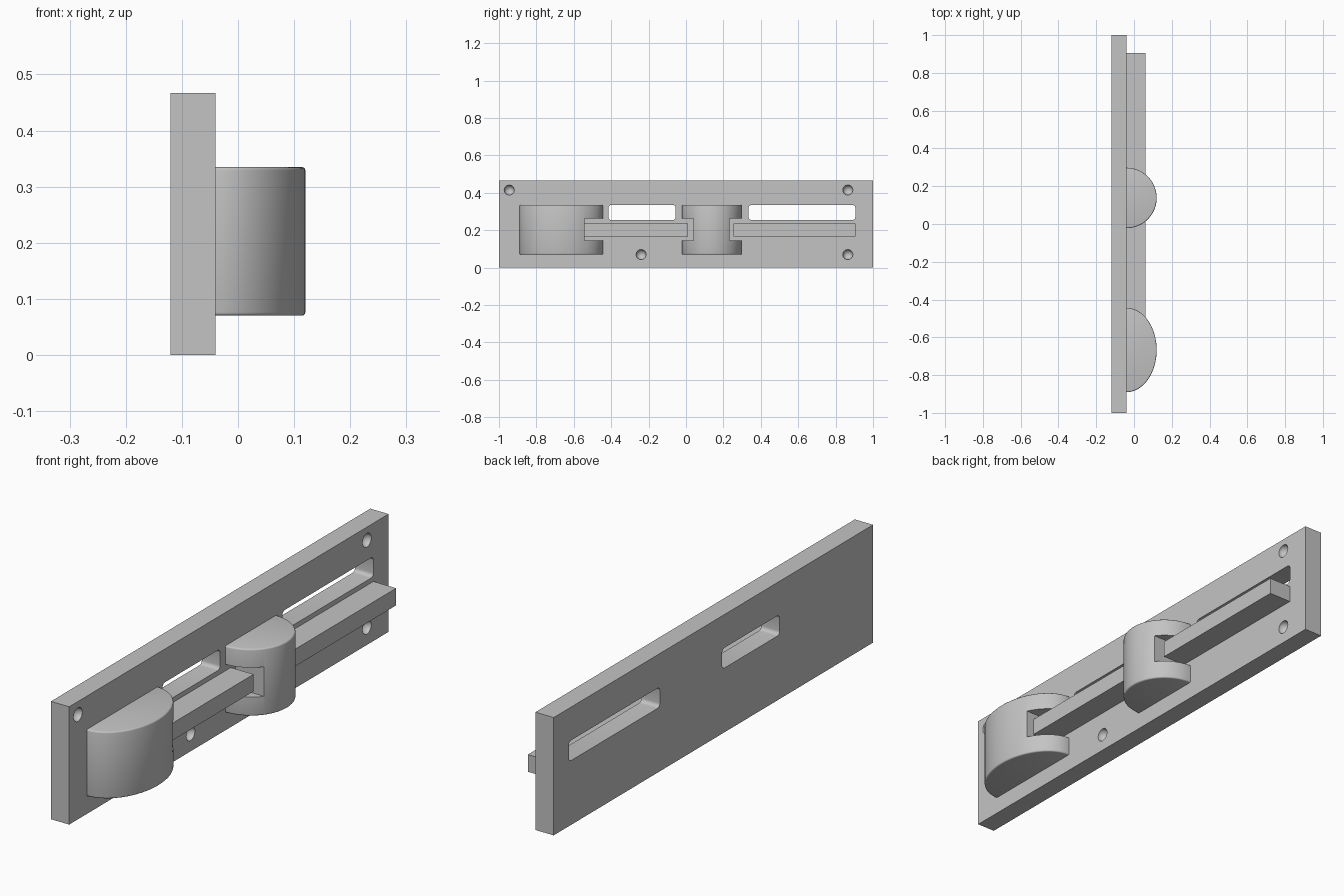
import bpy, bmesh, math
from mathutils import Matrix, Vector

cube = bpy.data.objects.get("Cube")
if cube:
    bpy.data.objects.remove(cube, do_unlink=True)

grey = bpy.data.materials.new("plain grey")
grey.use_nodes = True
colour = (0.55, 0.55, 0.55, 1)
grey.diffuse_color = colour
grey.node_tree.nodes["Principled BSDF"].inputs["Base Color"].default_value = colour

FACE = -0.04          # front surface of the back plate
BACK = -0.12


def finish(bm, name):
    bmesh.ops.recalc_face_normals(bm, faces=bm.faces)
    mesh = bpy.data.meshes.new(name)
    bm.to_mesh(mesh)
    bm.free()
    mesh.materials.append(grey)
    obj = bpy.data.objects.new(name, mesh)
    bpy.context.scene.collection.objects.link(obj)
    return obj


def box(name, x, y, z, corner=0):
    """Box from (min, max) ranges; corner rounds the edges running along x."""
    bm = bmesh.new()
    bmesh.ops.create_cube(bm, size=1)
    for v in bm.verts:
        v.co = Vector([(r[0] + r[1]) / 2 + c * (r[1] - r[0])
                       for r, c in zip((x, y, z), v.co)])
    if corner:
        along = [e for e in bm.edges
                 if abs(e.verts[0].co.x - e.verts[1].co.x) > 0.01]
        bmesh.ops.bevel(bm, geom=along, offset=corner, segments=5,
                        profile=0.5, affect='EDGES')
    return finish(bm, name)


def ball(y, z, radius):
    bm = bmesh.new()
    bmesh.ops.create_uvsphere(bm, u_segments=32, v_segments=16, radius=radius,
                              matrix=Matrix.Translation((FACE, y, z))
                              @ Matrix.Rotation(math.pi / 2, 4, 'Y'))
    return finish(bm, "dimple_cutter")


def half_round(name, y, radius, z0, z1, depth=0.16, steps=48):
    """Half-ellipse block standing out of the plate, with softened rims."""
    bm = bmesh.new()
    ring = []
    for i in range(steps + 1):
        a = math.pi * i / steps
        ring.append(bm.verts.new((FACE + depth * math.sin(a),
                                  y - radius * math.cos(a), z0)))
    base = bm.faces.new(ring)
    top = bmesh.ops.extrude_face_region(bm, geom=[base])["geom"]
    bmesh.ops.translate(bm, vec=(0, 0, z1 - z0),
                        verts=[v for v in top if isinstance(v, bmesh.types.BMVert)])
    rims = [e for e in bm.edges
            if abs(e.verts[0].co.z - e.verts[1].co.z) < 1e-5
            and max(v.co.x for v in e.verts) > FACE + 1e-4]
    bmesh.ops.bevel(bm, geom=rims, offset=0.006, segments=3,
                    profile=0.5, affect='EDGES')
    return finish(bm, name)


def cut(obj, cutters):
    for c in cutters:
        mod = obj.modifiers.new("cut", 'BOOLEAN')
        mod.operation = 'DIFFERENCE'
        mod.solver = 'EXACT'
        mod.object = c
    graph = bpy.context.evaluated_depsgraph_get()
    mesh = bpy.data.meshes.new_from_object(obj.evaluated_get(graph))
    obj.modifiers.clear()
    obj.data = mesh
    for c in cutters:
        bpy.data.objects.remove(c, do_unlink=True)


# Back plate with two through slots and four blind dimples
plate = box("back_plate", (BACK, FACE), (-1, 1), (0, 0.467))
slots = [box("slot_cutter", (BACK - 0.1, FACE + 0.1), y, (0.255, 0.335), 0.015)
         for y in ((-0.415, -0.055), (0.335, 0.905))]
dimples = [ball(y, z, 0.027)
           for y, z in ((-0.945, 0.415), (0.865, 0.415),
                        (0.865, 0.07), (-0.24, 0.07))]
cut(plate, slots + dimples)

# Half-round blocks, notched where the bars enter
NOTCH = (0.145, 0.262)
large = half_round("large_half_round_block", -0.667, 0.223, 0.07, 0.335)
cut(large, [box("notch_cutter", (FACE - 0.1, 0.3), (-0.543, -0.3), NOTCH)])

small = half_round("small_half_round_block", 0.138, 0.16, 0.07, 0.335)
cut(small, [box("notch_cutter", (FACE - 0.1, 0.3), y, NOTCH)
            for y in ((-0.2, 0.04), (0.232, 0.5))])

# Sliding bars
bars = [box(name, (FACE, 0.06), y, (0.168, 0.236))
        for name, y in (("front_bar", (-0.543, 0.012)),
                        ("rear_bar", (0.255, 0.905)))]

# Smooth curved surfaces, keep hard edges crisp
bpy.ops.object.select_all(action='DESELECT')
for obj in (plate, large, small):
    obj.select_set(True)
bpy.context.view_layer.objects.active = plate
bpy.ops.object.shade_smooth_by_angle(angle=math.radians(32))
